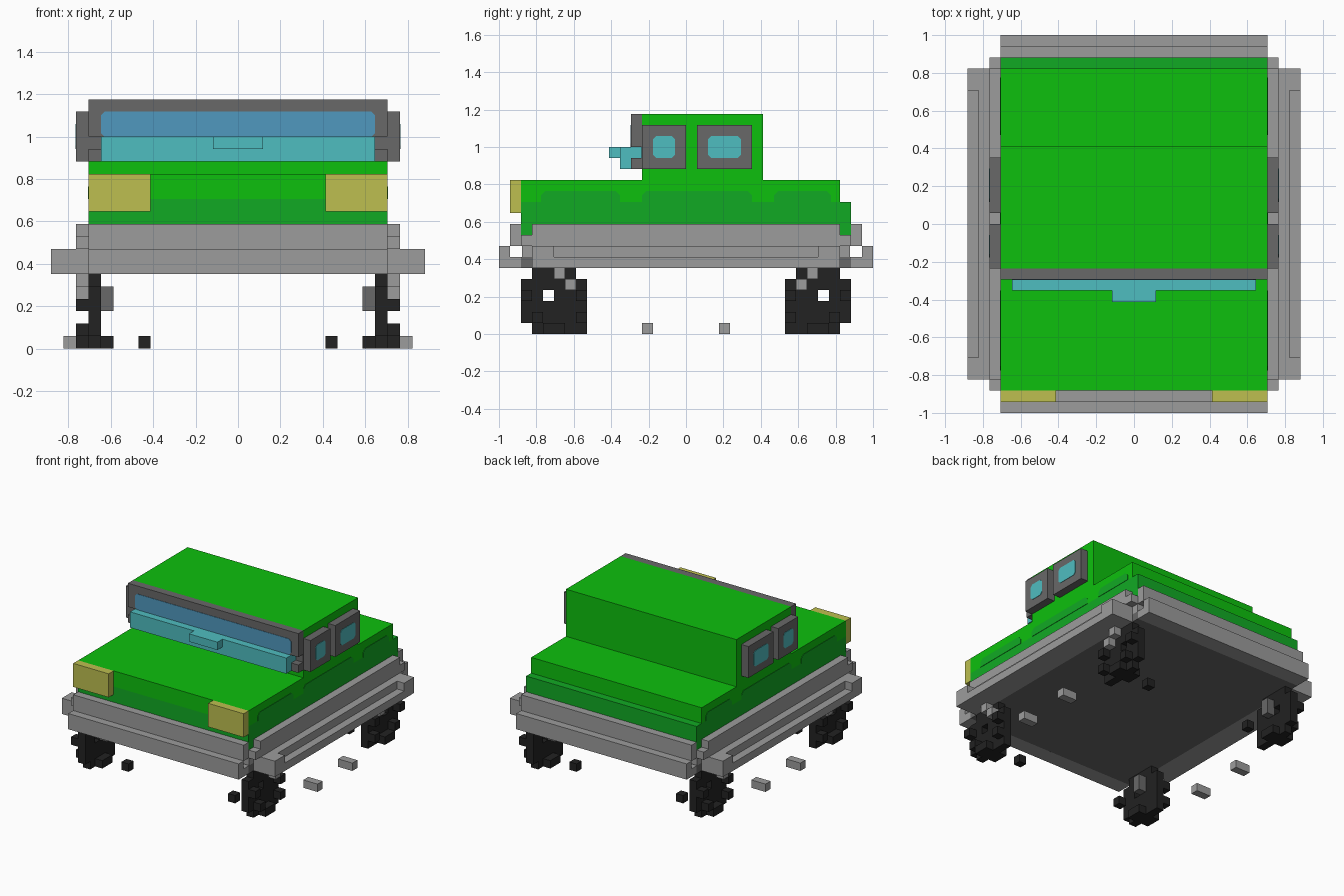
import bpy, bmesh
from mathutils import Vector

if "Cube" in bpy.data.objects:
    bpy.data.objects.remove(bpy.data.objects["Cube"], do_unlink=True)

U = 1 / 17  # size of one block


def lin(c):
    c /= 255
    return c / 12.92 if c < 0.04045 else ((c + 0.055) / 1.055) ** 2.4


def material(name, r, g, b):
    m = bpy.data.materials.new(name)
    col = (lin(r), lin(g), lin(b), 1)
    m.use_nodes = True
    m.diffuse_color = col
    m.node_tree.nodes["Principled BSDF"].inputs["Base Color"].default_value = col
    return m


GREEN = material("bright green", 13, 192, 13)
DEEP = material("deep green", 17, 170, 36)
GREY = material("light grey", 156, 156, 156)
DARK = material("dark grey", 104, 104, 104)
BLACK = material("tyre black", 34, 34, 34)
YELLOW = material("lamp yellow", 189, 191, 80)
CYAN = material("pale cyan", 79, 189, 192)
BLUE = material("glass blue", 80, 153, 191)


def finish(name, bm, mat):
    bmesh.ops.recalc_face_normals(bm, faces=bm.faces)
    me = bpy.data.meshes.new(name)
    bm.to_mesh(me)
    bm.free()
    me.materials.append(mat)
    ob = bpy.data.objects.new(name, me)
    bpy.context.collection.objects.link(ob)
    return ob


def blocks(name, mat, boxes, mx=False, my=False):
    """Boxes given as (x0, x1, y0, y1, z0, z1) in block units, optionally mirrored."""
    bm = bmesh.new()
    for x0, x1, y0, y1, z0, z1 in boxes:
        for sx in ((1, -1) if mx else (1,)):
            for sy in ((1, -1) if my else (1,)):
                vs = bmesh.ops.create_cube(bm, size=1)["verts"]
                for v in vs:
                    v.co = Vector((sx * (x0 + (v.co.x + 0.5) * (x1 - x0)),
                                   sy * (y0 + (v.co.y + 0.5) * (y1 - y0)),
                                   z0 + (v.co.z + 0.5) * (z1 - z0))) * U
    return finish(name, bm, mat)


def plate(name, mat, axis, pos, a0, a1, z0, z1, cut=0.3, cut_low=None):
    """Thin panel with clipped corners, facing along the x or y axis."""
    lo = cut if cut_low is None else cut_low
    pts = [(a0 + lo, z0), (a1 - lo, z0), (a1, z0 + lo), (a1, z1 - cut),
           (a1 - cut, z1), (a0 + cut, z1), (a0, z1 - cut), (a0, z0 + lo)]
    bm = bmesh.new()
    t = 0.05 if pos > 0 else -0.05

    def place(p, d):
        return bm.verts.new(Vector((d, p[0], p[1]) if axis == "x" else (p[0], d, p[1])) * U)

    face = bm.faces.new([place(p, pos) for p in pts])
    out = bmesh.ops.extrude_face_region(bm, geom=[face])
    step = Vector((t, 0, 0) if axis == "x" else (0, t, 0)) * U
    for v in out["geom"]:
        if isinstance(v, bmesh.types.BMVert):
            v.co += step
    return finish(name, bm, mat)


# Chassis and bumpers
blocks("chassis_floor", DARK, [(-12, 12, -15, 15, 6, 7)])
blocks("chassis_frame", GREY, [(-12, 12, -14.9, 14.9, 7, 9), (-12, 12, -14, 14, 9, 10)])
blocks("end_bumper", GREY, [(-12, 12, 16, 17, 6, 8), (-12, 12, 15, 16, 6, 7),
                            (-12, 12, 15, 16, 8, 10)], my=True)
blocks("side_bumper", GREY, [(12, 14, -14, 14, 6, 8), (14, 15, -14, 14, 6, 7),
                             (14, 15, 12, 14, 7, 8), (14, 15, -14, -12, 7, 8)], mx=True)
blocks("side_trim", GREY, [(12, 13, -14, 14, 8, 10), (12, 13, -15, 15, 8, 9)], mx=True)

# Body
blocks("lower_body", DEEP, [(-12, 12, -15, 15, 9, 12)])
blocks("upper_body", GREEN, [(-12, 12, -15, 14, 12, 14)])
blocks("cabin", GREEN, [(-12, 12, -4, 7, 14, 20)])
for side, label in ((1, "left"), (-1, "right")):
    for i, (a, b) in enumerate(((-13.2, -6), (-4, 6), (8, 13.2))):
        plate(f"{label}_paint_panel_{i + 1}", DEEP, "x", side * 12, a, b, 12, 13, 0.4, 0)

# Lamps
blocks("headlamps", YELLOW, [(7, 12, -16, -15, 11, 14)], mx=True)

# Windscreen and its ledge
blocks("windscreen_frame", DARK, [(-12, 12, -5, -4, 17, 20), (-12, 12, -5, -4, 15, 16)])
blocks("windscreen_post", DARK, [(11, 12, -4.06, -4, 16, 17)], mx=True)
plate("windscreen", BLUE, "y", -5, -11, 11, 17, 19)
blocks("windscreen_ledge", CYAN, [(-11, 11, -6, -5, 15, 17), (-11, 11, -5, -4, 16, 17),
                                  (-2, 2, -7, -6, 16, 17)])

# Side windows
blocks("side_window_frames", DARK, [(12, 13, -4, 0, 15, 19), (12, 13, 1, 6, 15, 19)], mx=True)
for side, label in ((1, "left"), (-1, "right")):
    plate(f"{label}_front_window", CYAN, "x", side * 13, -3, -1, 16, 18)
    plate(f"{label}_rear_window", CYAN, "x", side * 13, 2, 5, 16, 18)

# Wheels: a blocky disc with a small opening, plus tread lumps
blocks("wheels", BLACK, [
    (11, 12, 9, 14, 0, 1), (11, 12, 9, 15, 1, 3),
    (11, 12, 9, 12, 3, 4), (11, 12, 13, 15, 3, 4),
    (11, 12, 9, 15, 4, 5), (11, 12, 10, 14, 5, 6)], mx=True, my=True)
blocks("tread_lumps", BLACK, [
    (12, 13, 11, 13, 0, 1), (10, 11, 11, 13, 0, 1), (12, 13, 9, 10, 1, 2),
    (12, 13, 13, 14, 1, 2), (12, 13, 14, 15, 3, 4), (12, 13, 9, 10, 3, 4),
    (7, 8, 11, 12, 0, 1)], mx=True, my=True)
blocks("wheel_bolts", GREY, [(12, 13, 11, 12, 5, 6), (12, 13, 10, 11, 4, 5)], mx=True, my=True)
blocks("axle_stubs", DARK, [(10, 11, 11, 12, 3, 5)], mx=True, my=True)

# Small loose blocks between the wheels
blocks("side_steps", GREY, [(12, 14, 3, 4, 0, 1)], mx=True, my=True)

# Drop the mesh seams into flat shading
for ob in bpy.context.collection.objects:
    if ob.type == "MESH":
        for p in ob.data.polygons:
            p.use_smooth = False
